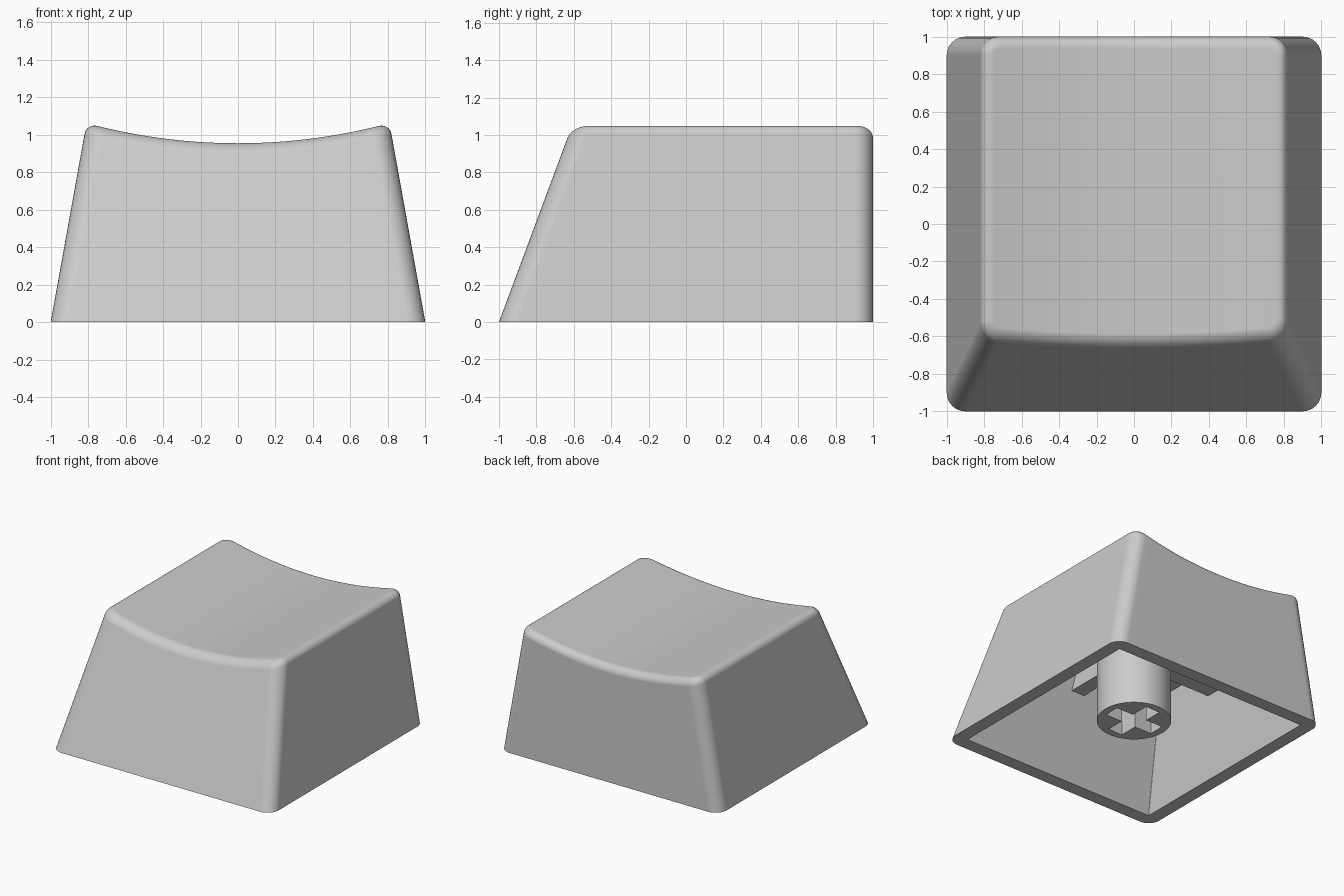
import bpy, bmesh, math

if "Cube" in bpy.data.objects:
    bpy.data.objects.remove(bpy.data.objects["Cube"], do_unlink=True)

grey = bpy.data.materials.new("light grey plastic")
grey.use_nodes = True
grey.diffuse_color = (0.6, 0.6, 0.6, 1)
grey.node_tree.nodes["Principled BSDF"].inputs["Base Color"].default_value = (0.6, 0.6, 0.6, 1)

SIDE_SLOPE, FRONT_SLOPE = 0.18, 0.372   # inward lean per unit of height
DISH_LOW, DISH_RADIUS = 0.955, 3.1      # scooped top
FILLET, CORNER, WALL = 0.06, 0.1, 0.11
CEILING, STEM_BASE, RIB_BASE = 0.83, 0.1, 0.63
STEPS, SPANS = 8, 24


def add_object(name, bm):
    bmesh.ops.recalc_face_normals(bm, faces=bm.faces)
    mesh = bpy.data.meshes.new(name)
    bm.to_mesh(mesh)
    bm.free()
    mesh.materials.append(grey)
    obj = bpy.data.objects.new(name, mesh)
    bpy.context.collection.objects.link(obj)
    return obj


def activate(obj):
    bpy.ops.object.select_all(action="DESELECT")
    obj.select_set(True)
    bpy.context.view_layer.objects.active = obj


def dish(x):
    return DISH_LOW + DISH_RADIUS - math.sqrt(DISH_RADIUS ** 2 - x * x)


def columns(radius, half):
    """Left-to-right (x, inset from the front or back edge) of a rounded rectangle."""
    arc = [(radius * (1 - math.cos(a)), radius * (1 - math.sin(a)))
           for a in (math.pi / 2 * i / STEPS for i in range(STEPS + 1))]
    left = [(dx - half, dy) for dx, dy in arc]
    flat = half - radius
    middle = [(flat * (2 * i / SPANS - 1), 0) for i in range(1, SPANS)]
    return left + middle + [(-x, dy) for x, dy in reversed(left)]


COUNT = len(columns(CORNER, 1))


def ring(bm, inset, radius, height):
    """One loop of the leaning body; height(x) gives z at each column."""
    front, back = [], []
    for i in range(COUNT):
        for row, is_back in ((front, False), (back, True)):
            z = 0.9
            for _ in range(6):   # settle z and x together
                x, dy = columns(radius, 1 - SIDE_SLOPE * z - inset)[i]
                z = height(x)
            y = 1 - inset - dy if is_back else -1 + FRONT_SLOPE * z + inset + dy
            row.append(bm.verts.new((x, y, z)))
    return front + back[::-1]


def cap(bm, loop):
    for i in range(COUNT - 1):
        j = 2 * COUNT - 1 - i
        bm.faces.new((loop[i], loop[i + 1], loop[j - 1], loop[j]))


# Hollow cap: inner ceiling, inner rim, outer rim, filleted edge, dished top
bm = bmesh.new()
loops = [ring(bm, WALL, 0.004, lambda x: CEILING),
         ring(bm, WALL, 0.004, lambda x: 0.0),
         ring(bm, 0, CORNER, lambda x: 0.0)]
for k in range(STEPS + 1):
    a = math.pi / 2 * k / STEPS
    inset = FILLET * (1 - math.cos(a))
    drop = FILLET * (1 - math.sin(a))
    loops.append(ring(bm, inset, CORNER - inset, lambda x: dish(x) - drop))
for low, high in zip(loops, loops[1:]):
    for i in range(len(low)):
        j = (i + 1) % len(low)
        bm.faces.new((low[i], low[j], high[j], high[i]))
cap(bm, loops[0])
cap(bm, loops[-1])
shell = add_object("cap_shell", bm)
activate(shell)
bpy.ops.object.shade_smooth_by_angle(angle=math.radians(30))
weighted = shell.modifiers.new("even shading", "WEIGHTED_NORMAL")
weighted.keep_sharp = True

# Round stem
bm = bmesh.new()
top = CEILING + 0.02
bmesh.ops.create_cone(bm, cap_ends=True, segments=64, radius1=0.28, radius2=0.28,
                      depth=top - STEM_BASE)
bmesh.ops.translate(bm, verts=bm.verts, vec=(0, 0, (top + STEM_BASE) / 2))
stem = add_object("stem", bm)

# Cross-shaped socket cut into the stem
arm, thick = 0.22, 0.065
bm = bmesh.new()
outline = []
for sx, sy in ((1, 1), (-1, 1), (-1, -1), (1, -1)):
    quarter = [(arm, thick), (thick, thick), (thick, arm)]
    outline += [(sx * x, sy * y) for x, y in (quarter if sx * sy > 0 else quarter[::-1])]
face = bm.faces.new([bm.verts.new((x, y, 0)) for x, y in outline])
raised = bmesh.ops.extrude_face_region(bm, geom=[face])["geom"]
bmesh.ops.translate(bm, verts=[v for v in raised if isinstance(v, bmesh.types.BMVert)],
                    vec=(0, 0, 0.56))
cutter = add_object("socket_cutter", bm)
cutter.hide_render = True
cut = stem.modifiers.new("socket", "BOOLEAN")
cut.operation, cut.solver, cut.object = "DIFFERENCE", "EXACT", cutter
activate(stem)
bpy.ops.object.modifier_apply(modifier=cut.name)
bpy.data.objects.remove(cutter, do_unlink=True)
bpy.ops.object.shade_smooth_by_angle(angle=math.radians(30))

# Crossed ribs under the ceiling
side = 1 - WALL - SIDE_SLOPE * RIB_BASE + 0.01
front = -1 + WALL + FRONT_SLOPE * RIB_BASE - 0.01
for name, x0, x1, y0, y1 in (("cross_rib", -side, side, -0.06, 0.06),
                             ("length_rib", -0.06, 0.06, front, 1 - WALL + 0.01)):
    bm = bmesh.new()
    bmesh.ops.create_cube(bm, size=1)
    bmesh.ops.scale(bm, verts=bm.verts, vec=(x1 - x0, y1 - y0, top - RIB_BASE))
    bmesh.ops.translate(bm, verts=bm.verts,
                        vec=((x0 + x1) / 2, (y0 + y1) / 2, (top + RIB_BASE) / 2))
    add_object(name, bm)
